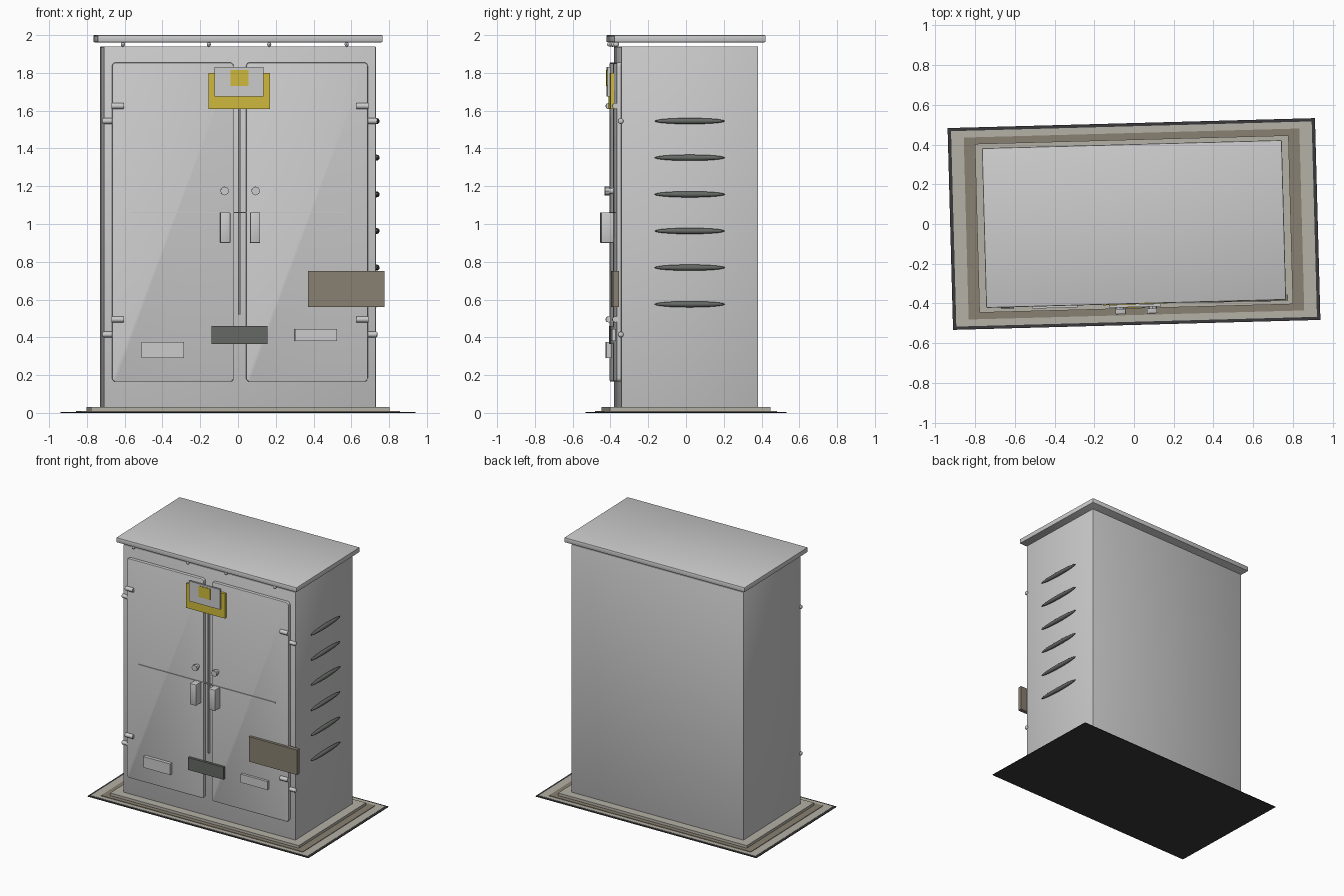
import bpy, bmesh, math
from mathutils import Matrix

cube = bpy.data.objects.get("Cube")
if cube:
    bpy.data.objects.remove(cube, do_unlink=True)

# The whole cabinet is turned slightly on its pad
YAW = Matrix.Rotation(math.radians(1.55), 4, 'Z')


def material(name, r, g, b):
    m = bpy.data.materials.new(name)
    m.use_nodes = True
    m.diffuse_color = (r, g, b, 1)
    bsdf = m.node_tree.nodes["Principled BSDF"]
    bsdf.inputs["Base Color"].default_value = (r, g, b, 1)
    bsdf.inputs["Roughness"].default_value = 0.7
    return m


GREY = material("cabinet grey", 0.60, 0.60, 0.60)
STONE = material("pale stone", 0.46, 0.44, 0.38)
TAUPE = material("taupe", 0.25, 0.215, 0.165)
BLACK = material("ground black", 0.04, 0.04, 0.043)
DARK = material("dark grey", 0.13, 0.14, 0.13)
YELLOW = material("warning yellow", 0.62, 0.49, 0.045)


def finish(name, bm, mat, smooth=False):
    bm.transform(YAW)
    mesh = bpy.data.meshes.new(name)
    bm.to_mesh(mesh)
    bm.free()
    mesh.materials.append(mat)
    ob = bpy.data.objects.new(name, mesh)
    bpy.context.collection.objects.link(ob)
    if smooth:
        bpy.ops.object.select_all(action='DESELECT')
        ob.select_set(True)
        bpy.context.view_layer.objects.active = ob
        bpy.ops.object.shade_smooth_by_angle(angle=math.radians(40))
    return ob


def box(name, mat, xs, ys, zs, bevel=0, corner=0):
    """Box from ranges; corner rounds the edges that run along y."""
    bm = bmesh.new()
    size = [r[1] - r[0] for r in (xs, ys, zs)]
    mid = [(r[0] + r[1]) / 2 for r in (xs, ys, zs)]
    bmesh.ops.create_cube(bm, size=1, matrix=Matrix.Translation(mid) @ Matrix.Diagonal((*size, 1)))
    if corner:
        edges = [e for e in bm.edges if abs(e.verts[0].co.y - e.verts[1].co.y) > 1e-4]
        bmesh.ops.bevel(bm, geom=edges, offset=corner, segments=4, profile=0.5, affect='EDGES')
    if bevel:
        bm.normal_update()
        edges = [e for e in bm.edges if e.calc_face_angle(0) > 1]
        bmesh.ops.bevel(bm, geom=edges, offset=bevel, segments=2, profile=0.5, affect='EDGES')
    return finish(name, bm, mat, smooth=bool(corner or bevel))


def rod(name, mat, centre, axis, radius, length, sides=12):
    bm = bmesh.new()
    turn = Matrix.Rotation(math.pi / 2, 4, 'Y' if axis == 'x' else 'X')
    bmesh.ops.create_cone(bm, cap_ends=True, segments=sides, radius1=radius, radius2=radius,
                          depth=length, matrix=Matrix.Translation(centre) @ turn)
    return finish(name, bm, mat, smooth=sides > 8)


def ellipsoid(name, mat, centre, radii, segments=20):
    bm = bmesh.new()
    bmesh.ops.create_uvsphere(bm, u_segments=segments, v_segments=segments // 2, radius=1,
                              matrix=Matrix.Translation(centre) @ Matrix.Diagonal((*radii, 1)))
    return finish(name, bm, mat, smooth=True)


def slab(name, mat, half_x, half_y, z0, z1, bevel=0):
    return box(name, mat, (-half_x, half_x), (-half_y, half_y), (z0, z1), bevel)


# Stepped ground pad and plinth
slab("ground_sheet", BLACK, 0.925, 0.508, 0, 0.004)
slab("paving_border", STONE, 0.908, 0.492, 0.002, 0.006)
slab("paving_band", TAUPE, 0.845, 0.458, 0.004, 0.010)
slab("plinth", STONE, 0.79, 0.425, 0.008, 0.03)

# Cabinet body and raised roof
slab("cabinet_body", GREY, 0.72, 0.362, 0.02, 1.94, bevel=0.004)
slab("roof", GREY, 0.755, 0.402, 1.962, 2.0, bevel=0.006)
for i, x in enumerate((-0.62, -0.165, 0.155, 0.565)):
    ellipsoid(f"roof_bolt_{i + 1}", GREY, (x, -0.385, 1.951), (0.011, 0.016, 0.013), 12)

# Doors with hinges, locks and handles, mirrored about the middle
DOOR_Y = -0.386
for side, s in (("left", 1), ("right", -1)):
    def span(a, b):
        return tuple(sorted((s * a, s * b)))

    box(f"{side}_door", GREY, span(0.033, 0.677), (DOOR_Y, -0.355), (0.165, 1.855),
        bevel=0.005, corner=0.02)
    for place, z in (("upper", 1.625), ("lower", 0.495)):
        rod(f"{side}_{place}_door_hinge", GREY, (s * 0.648, -0.392, z), 'x', 0.016, 0.064)
        rod(f"{side}_{place}_frame_hinge", GREY, (s * 0.7, -0.365, z - 0.08), 'x', 0.015, 0.046)
        ellipsoid(f"{side}_{place}_hinge_end", GREY, (s * 0.722, -0.365, z - 0.08),
                  (0.008, 0.015, 0.015), 12)
    rod(f"{side}_lock_stem", GREY, (s * 0.082, -0.395, 1.175), 'y', 0.016, 0.03)
    rod(f"{side}_lock_knob", GREY, (s * 0.082, -0.418, 1.175), 'y', 0.023, 0.022, 8)
    box(f"{side}_handle", GREY, span(0.053, 0.105), (-0.452, DOOR_Y), (0.90, 1.062), bevel=0.003)

# Cross rail over both doors and centre strip
box("cross_rail", GREY, (-0.575, 0.57), (-0.391, -0.38), (1.057, 1.063))
box("centre_strip", GREY, (-0.006, 0.004), (-0.378, -0.355), (0.52, 1.62))

# Signs and plates on the front
box("warning_sign", YELLOW, (-0.166, 0.158), (-0.405, DOOR_Y), (1.61, 1.80))
box("notice_plate", GREY, (-0.136, 0.124), (-0.418, -0.404), (1.675, 1.83))
box("notice_symbol", YELLOW, (-0.051, 0.044), (-0.422, -0.417), (1.73, 1.815))
box("centre_plate", DARK, (-0.151, 0.145), (-0.405, DOOR_Y), (0.365, 0.46))
box("right_label", GREY, (-0.521, -0.296), (-0.412, DOOR_Y), (0.29, 0.375))
box("left_label", GREY, (0.29, 0.514), (-0.405, DOOR_Y), (0.38, 0.445))
box("side_plate", TAUPE, (0.36, 0.764), (-0.406, -0.376), (0.56, 0.752))

# Row of lens-shaped vents on one side
for i in range(6):
    ellipsoid(f"side_vent_{i + 1}", DARK, (0.733, 0.0, 0.575 + 0.194 * i), (0.016, 0.187, 0.016))
